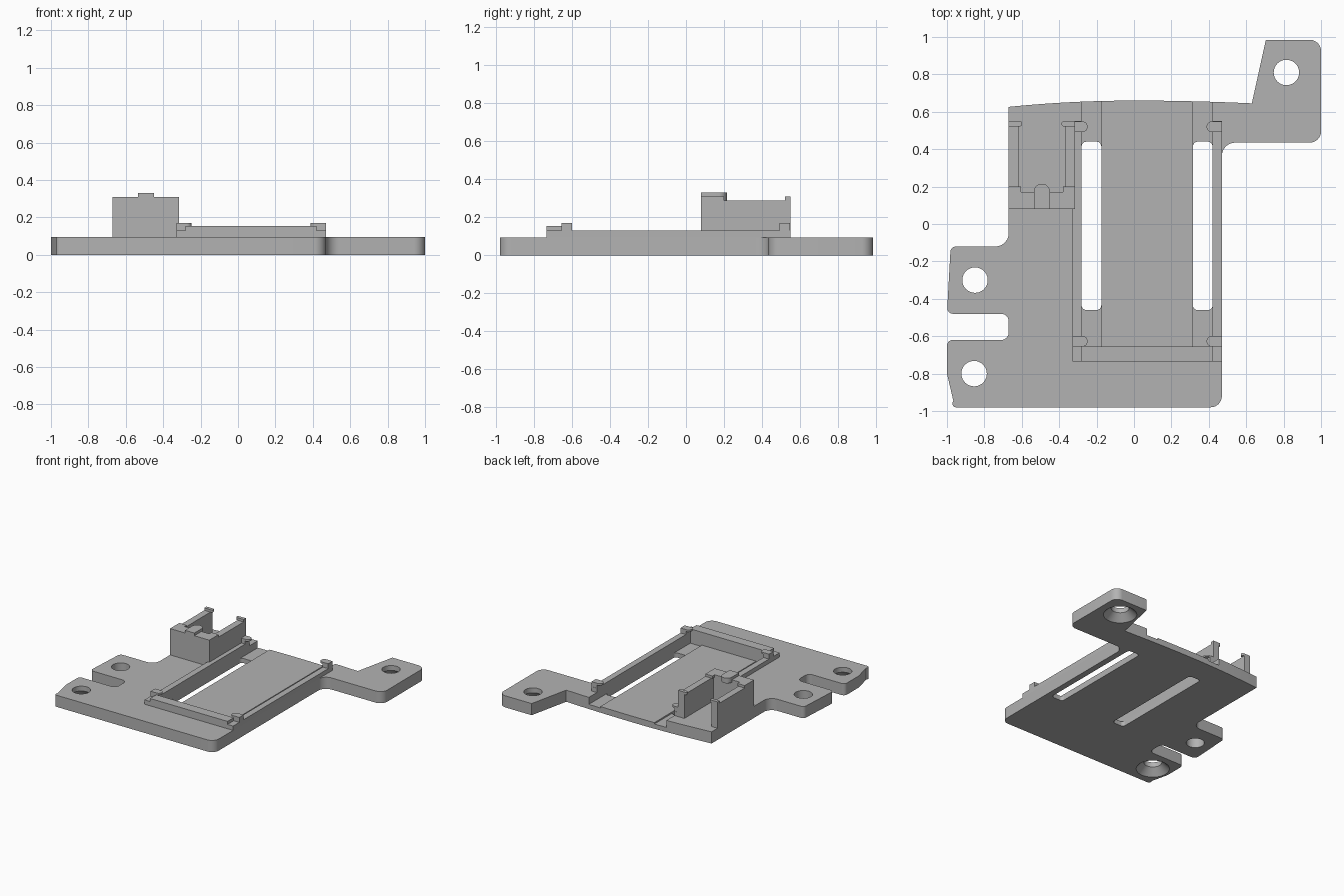
import bpy, bmesh, math
from mathutils import Vector

if "Cube" in bpy.data.objects:
    bpy.data.objects.remove(bpy.data.objects["Cube"], do_unlink=True)

grey = bpy.data.materials.new("plain grey")
grey.use_nodes = True
grey.diffuse_color = (0.45, 0.45, 0.45, 1)
grey.node_tree.nodes["Principled BSDF"].inputs["Base Color"].default_value = (0.45, 0.45, 0.45, 1)

TOP = 0.095      # plate thickness
BED = 0.05       # floor of the tray
GROOVE = 0.038   # floor of the side grooves


def finish(name, bm):
    bmesh.ops.recalc_face_normals(bm, faces=bm.faces)
    mesh = bpy.data.meshes.new(name)
    bm.to_mesh(mesh)
    bm.free()
    mesh.materials.append(grey)
    ob = bpy.data.objects.new(name, mesh)
    bpy.context.scene.collection.objects.link(ob)
    return ob


def rounded(corners, steps=6):
    """Replace each (x, y, radius) corner with an arc."""
    pts = []
    for i, (x, y, r) in enumerate(corners):
        p = Vector((x, y))
        if r == 0:
            pts.append(p)
            continue
        a = (Vector(corners[i - 1][:2]) - p).normalized()
        b = (Vector(corners[(i + 1) % len(corners)][:2]) - p).normalized()
        half = a.angle(b) / 2
        centre = p + (a + b).normalized() * r / math.sin(half)
        start = p + a * r / math.tan(half) - centre
        end = p + b * r / math.tan(half) - centre
        for k in range(steps + 1):
            t = k / steps
            pts.append(centre + (start.lerp(end, t)).normalized() * r)
    return pts


def prism(name, pts, z0, z1):
    bm = bmesh.new()
    face = bm.faces.new([bm.verts.new((p[0], p[1], z0)) for p in pts])
    up = bmesh.ops.extrude_face_region(bm, geom=[face])["geom"]
    bmesh.ops.translate(bm, vec=(0, 0, z1 - z0),
                        verts=[v for v in up if isinstance(v, bmesh.types.BMVert)])
    return finish(name, bm)


def box(name, x0, x1, y0, y1, z0, z1):
    return prism(name, [(x0, y0), (x1, y0), (x1, y1), (x0, y1)], z0, z1)


def cone(name, x, y, z0, z1, r0, r1):
    bm = bmesh.new()
    bmesh.ops.create_cone(bm, cap_ends=True, segments=40, radius1=r0, radius2=r1, depth=z1 - z0)
    bmesh.ops.translate(bm, vec=(x, y, (z0 + z1) / 2), verts=bm.verts)
    return finish(name, bm)


def cut(target, cutter):
    cutter.hide_render = True
    mod = target.modifiers.new("cut", "BOOLEAN")
    mod.operation = "DIFFERENCE"
    mod.solver = "EXACT"
    mod.object = cutter
    bpy.context.view_layer.update()
    graph = bpy.context.evaluated_depsgraph_get()
    mesh = bpy.data.meshes.new_from_object(target.evaluated_get(graph))
    target.modifiers.clear()
    target.data = mesh
    bpy.data.objects.remove(cutter, do_unlink=True)


def smooth(ob):
    bpy.ops.object.select_all(action="DESELECT")
    ob.select_set(True)
    bpy.context.view_layer.objects.active = ob
    bpy.ops.object.shade_smooth_by_angle(angle=math.radians(30))


# Base plate with mounting ears and a gently bowed back edge
outline = rounded([
    (-1, -0.98, 0.02), (0.47, -0.98, 0.06), (0.47, 0.435, 0.07), (1, 0.435, 0.06),
    (1, 0.985, 0.06), (0.705, 0.985, 0), (0.63, 0.645, 0)])
for i in range(13):
    x = 0.55 - i * 1.22 / 12
    outline.append((x, 0.66 - 0.075 * x * x if x < 0 else 0.66 - 0.038 * x * x))
outline += rounded([
    (-0.67, 0.4, 0), (-0.67, -0.12, 0.07), (-0.98, -0.12, 0.03), (-1, -0.48, 0.03),
    (-0.67, -0.48, 0.04), (-0.67, -0.62, 0.04), (-1, -0.62, 0.03), (-1, -0.8, 0)])
plate = prism("base_plate", outline, 0, TOP)

# Tray recess, side grooves and long slots
cut(plate, box("tray_cutter", -0.28, 0.42, -0.655, 0.9, BED, 0.3))
for x0, x1 in ((-0.28, -0.175), (0.315, 0.42)):
    cut(plate, box("groove_cutter", x0, x1, -0.655, 0.9, GROOVE, 0.3))
    slot = rounded([(x0, -0.46, 0.025), (x1, -0.46, 0.025), (x1, 0.44, 0.025), (x0, 0.44, 0.025)])
    cut(plate, prism("slot_cutter", slot, -0.1, 0.3))

# Screw holes, two of them countersunk from below
for x, y, sunk in ((-0.85, -0.30, False), (-0.855, -0.80, True), (0.815, 0.81, True)):
    cut(plate, cone("hole_cutter", x, y, -0.1, 0.3, 0.068, 0.068))
    if sunk:
        cut(plate, cone("sink_cutter", x, y, -0.01, 0.055, 0.135, 0.068))
smooth(plate)

# Rails and front lip around the tray
box("left_rail", 0.42, 0.47, -0.735, 0.55, TOP, 0.13)
box("right_rail", -0.33, -0.28, -0.735, 0.55, TOP, 0.13)
box("front_lip", -0.28, 0.42, -0.735, -0.655, TOP, 0.155)

# Snap clips with rounded noses reaching over the tray
for side, outer, rail, nose in (("left", 0.47, 0.42, 0.388), ("right", -0.33, -0.28, -0.248)):
    for end, y0 in (("front", -0.655), ("back", 0.492)):
        y1 = y0 + 0.056
        box(f"{side}_{end}_clip_post", min(outer, rail), max(outer, rail), y0, y1, 0.13, 0.155)
        nose_shape = [(outer, y0, 0), (nose, y0, 0.027), (nose, y1, 0.027), (outer, y1, 0)]
        smooth(prism(f"{side}_{end}_clip", rounded(nose_shape), 0.155, 0.17))

# Connector holder: front wall, side walls, corner blocks and end catches
box("holder_front_wall", -0.67, -0.315, 0.08, 0.172, TOP, 0.31)
for side, outer, s in (("right", -0.67, 1), ("left", -0.315, -1)):
    def span(w):
        return sorted((outer, outer + s * w))
    box(f"holder_{side}_wall", *span(0.055), 0.172, 0.55, TOP, 0.29)
    box(f"holder_{side}_corner", *span(0.065), 0.172, 0.2, 0.29, 0.31)
    catch = [(outer, 0.522, 0), (outer + s * 0.072, 0.522, 0.012),
             (outer + s * 0.072, 0.55, 0.012), (outer, 0.55, 0)]
    smooth(prism(f"holder_{side}_catch", rounded(catch), 0.29, 0.31))

# Latch tongue on top of the holder
tongue = [(-0.535, 0.08, 0), (-0.45, 0.08, 0), (-0.45, 0.215, 0.041), (-0.535, 0.215, 0.041)]
smooth(prism("holder_latch", rounded(tongue), 0.29, 0.332))
